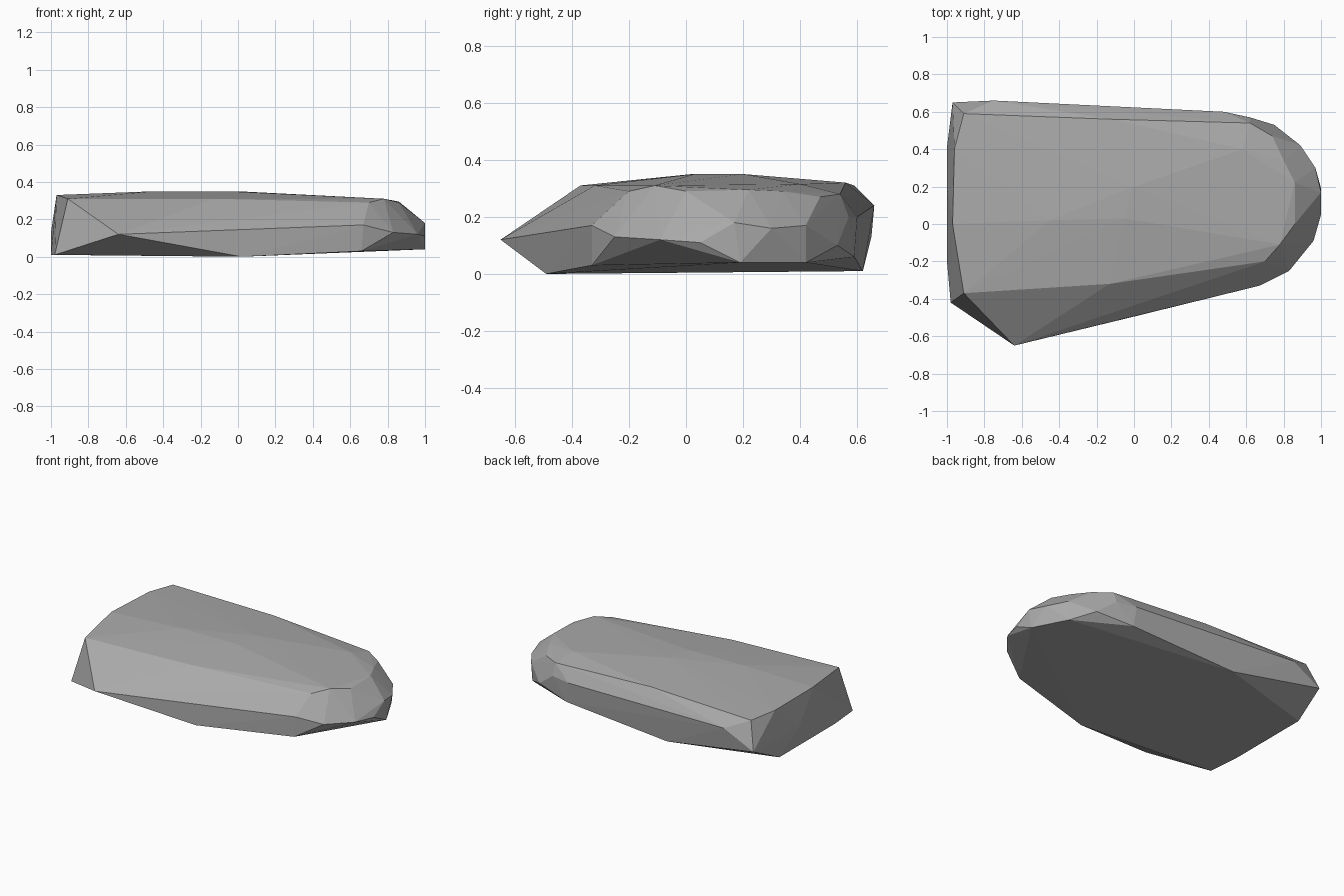
import bpy
import bmesh

# Remove the default object
default_object = bpy.data.objects.get("Cube")
if default_object:
    bpy.data.objects.remove(default_object, do_unlink=True)


def make_material(name, colour):
    """Create a plain matte material of a single colour."""
    material = bpy.data.materials.new(name)
    material.use_nodes = True
    material.diffuse_color = colour
    shader = material.node_tree.nodes["Principled BSDF"]
    shader.inputs["Base Color"].default_value = colour
    shader.inputs["Roughness"].default_value = 0.9
    return material


def build_convex_stone(name, point_groups, material):
    """Wrap a faceted convex skin around the groups of corner points."""
    mesh = bpy.data.meshes.new(name)
    stone = bpy.data.objects.new(name, mesh)
    bpy.context.scene.collection.objects.link(stone)

    skin = bmesh.new()
    for group in point_groups:
        for corner in group:
            skin.verts.new(corner)
    hull = bmesh.ops.convex_hull(skin, input=skin.verts[:])

    # Discard any corner that ended up inside the skin
    unused = {item for item in hull["geom_interior"] + hull["geom_unused"]
              if isinstance(item, bmesh.types.BMVert)}
    bmesh.ops.delete(skin, geom=list(unused), context="VERTS")
    bmesh.ops.recalc_face_normals(skin, faces=skin.faces[:])

    # Every facet stays flat
    for facet in skin.faces:
        facet.smooth = False
    skin.to_mesh(mesh)
    skin.free()
    mesh.materials.append(material)
    return stone


# Underside outline, almost flat on the ground
underside = [
    (-.98, -.42, .01), (.02, -.49, 0), (.66, -.33, .03), (1, .19, .04),
    (.88, .42, .04), (.5, .59, .06), (-.29, .62, .01), (-1, .41, .01),
    (-1, -.2, .01),
]

# Widest girdle, with the pointed front corner
girdle = [
    (-.64, -.65, .12), (.67, -.33, .17), (.83, -.25, .13),
    (.96, -.09, .12), (1, .05, .11), (1, .17, .18), (.97, .3, .16),
    (.89, .42, .17), (.75, .53, .1), (.62, .57, .2), (.48, .6, .2),
    (-.75, .66, .24), (-.97, .65, .13), (-1, .2, .13),
]

# Shoulder where the sides turn into the top
shoulder = [
    (-.91, -.37, .31), (-.13, -.32, .31), (.7, -.2, .29),
    (.78, -.11, .31), (.86, 0, .29), (.86, .22, .295), (.8, .34, .29),
    (.74, .47, .27), (.62, .54, .28), (-.12, .56, .32),
    (-.91, .59, .31), (-.96, .4, .32), (-.97, 0, .33),
]

# Gentle crown on the upper surface
crown = [(-.45, .02, .35), (0, .2, .35), (-.05, .03, .35), (.58, .4, .315)]

stone_grey = make_material("stone grey", (.4, .4, .4, 1))
build_convex_stone("flat_stone", [underside, girdle, shoulder, crown], stone_grey)
